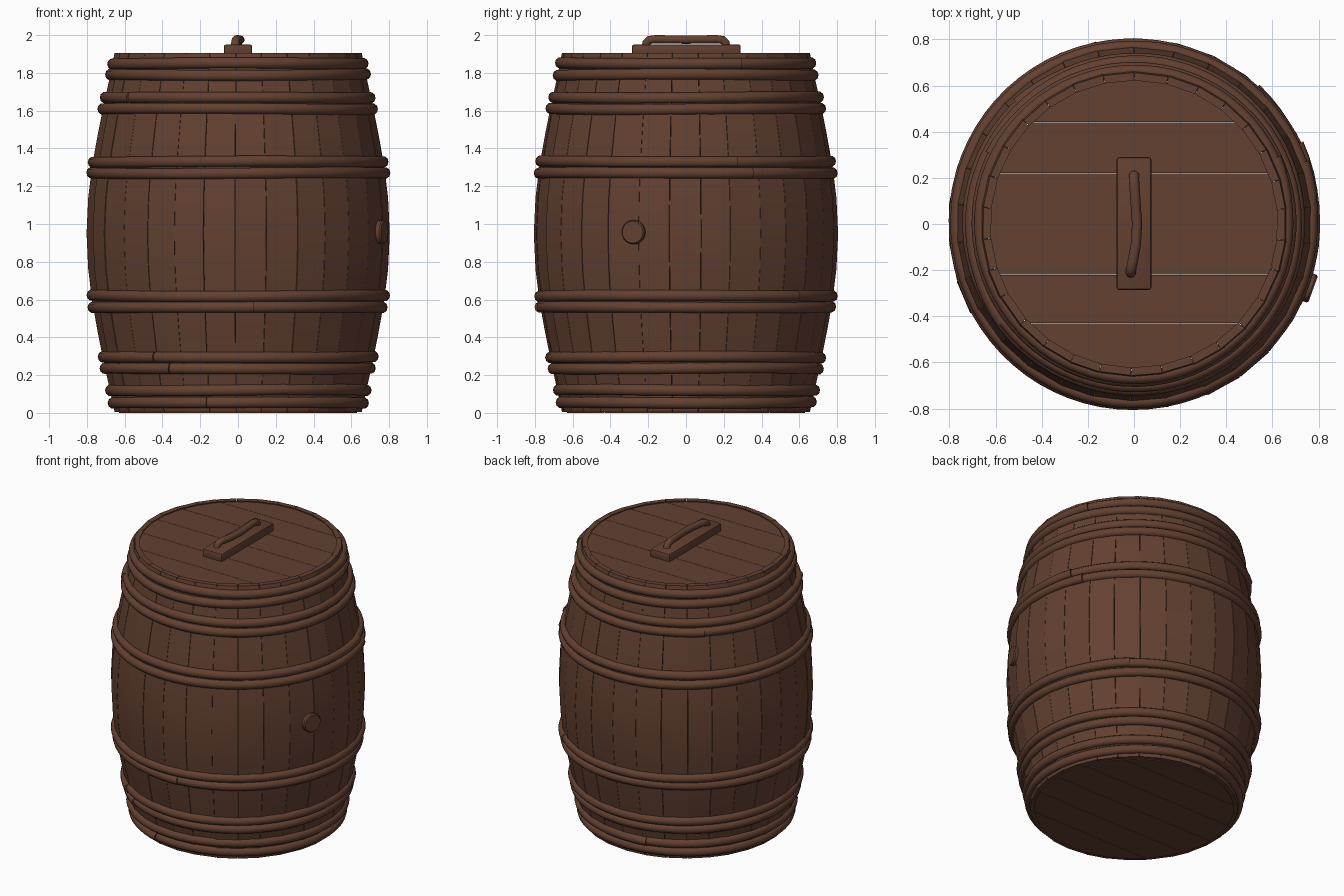
import bpy, bmesh, math, random
from mathutils import Vector

if "Cube" in bpy.data.objects:
    bpy.data.objects.remove(bpy.data.objects["Cube"])

random.seed(4)

wood = bpy.data.materials.new("dark brown wood")
wood.diffuse_color = (0.125, 0.052, 0.031, 1)
wood.use_nodes = True
wood.node_tree.nodes["Principled BSDF"].inputs["Base Color"].default_value = wood.diffuse_color

PROFILE = [(0.005, 0.657), (0.14, 0.686), (0.27, 0.715), (0.43, 0.747), (0.59, 0.776), (0.76, 0.797),
           (0.95, 0.806), (1.14, 0.797), (1.31, 0.776), (1.47, 0.747), (1.63, 0.715), (1.76, 0.686), (1.905, 0.657)]


def body_radius(z):
    for (z0, r0), (z1, r1) in zip(PROFILE, PROFILE[1:]):
        if z0 <= z <= z1:
            return r0 + (r1 - r0) * (z - z0) / (z1 - z0)


def finish(bm, name, smooth=None):
    bmesh.ops.recalc_face_normals(bm, faces=bm.faces[:])
    me = bpy.data.meshes.new(name)
    bm.to_mesh(me)
    bm.free()
    me.materials.append(wood)
    ob = bpy.data.objects.new(name, me)
    bpy.context.collection.objects.link(ob)
    if smooth:
        bpy.ops.object.select_all(action='DESELECT')
        bpy.context.view_layer.objects.active = ob
        ob.select_set(True)
        bpy.ops.object.shade_smooth_by_angle(angle=math.radians(smooth))
    return ob


def skin(bm, rings):
    """Join equal closed rings of points into a capped tube."""
    vs = [[bm.verts.new(p) for p in ring] for ring in rings]
    n = len(vs[0])
    for a, b in zip(vs, vs[1:]):
        for i in range(n):
            bm.faces.new((a[i], a[(i + 1) % n], b[(i + 1) % n], b[i]))
    bm.faces.new(vs[0])
    bm.faces.new(vs[-1])


def polar(r, a, z):
    return Vector((r * math.cos(a), r * math.sin(a), z))


# Staves: flat-faced curved boards with narrow seams
STAVES = 30
bm = bmesh.new()
cuts = [2 * math.pi * i / STAVES - math.pi / 2 - 0.012 + random.uniform(-0.012, 0.012) for i in range(STAVES)]
cuts.append(cuts[0] + 2 * math.pi)
for a0, a1 in zip(cuts, cuts[1:]):
    d = random.uniform(-0.002, 0.002)
    a0, a1 = a0 + 0.0015, a1 - 0.0015
    skin(bm, [[polar(r + d, a0, z), polar(r + d, a1, z), polar(r - 0.035, a1, z), polar(r - 0.035, a0, z)]
              for z, r in PROFILE])
finish(bm, "staves", 25)


# Lid and bottom: planks cut from a disc
def plank_disc(name, radius, z0, z1):
    bm = bmesh.new()
    ys = [-radius, -0.43, -0.22, 0.0, 0.22, 0.44, radius]
    for y0, y1 in zip(ys, ys[1:]):
        y0, y1 = y0 + 0.001, y1 - 0.001
        t0, t1 = math.asin(y0 / radius), math.asin(y1 / radius)
        arc = [t0 + (t1 - t0) * i / 8 for i in range(9)]
        right = [(radius * math.cos(t), radius * math.sin(t)) for t in arc]
        outline = right + [(-x, y) for x, y in reversed(right)]
        skin(bm, [[(x, y, z) for x, y in outline] for z in (z0, z1)])
    finish(bm, name)


plank_disc("lid", 0.626, 1.85, 1.897)
plank_disc("bottom", 0.63, 0.0, 0.05)


# Hoops: round bands whose ends overlap, slightly uneven
def hoop(name, z, start_deg):
    bm = bmesh.new()
    base = body_radius(z) - 0.003
    start = math.radians(start_deg)
    p1, p2 = random.uniform(0, 6), random.uniform(0, 6)
    rings, n = [], 72
    for i in range(n + 1):
        f = i / n
        a = start + f * (2 * math.pi + 0.07)
        r = base + 0.002 * math.sin(3 * a + p1) + (0.010 * max(0, (f - 0.95) / 0.05))
        zc = z + 0.004 * math.sin(2 * a + p2) * math.sin(math.pi * f)
        rings.append([polar(r + 0.027 * math.cos(t), a, zc + 0.030 * math.sin(t))
                      for t in (2 * math.pi * k / 10 for k in range(10))])
    skin(bm, rings)
    finish(bm, name, 40)


HOOPS = [(0.055, -108), (0.12, 100), (0.235, -124), (0.295, -131), (0.56, -88), (0.62, 44),
         (1.27, 22), (1.33, 16), (1.61, 130), (1.67, -147), (1.79, 150), (1.85, 21)]
for i, (z, a) in enumerate(HOOPS):
    hoop("hoop_%02d" % (i + 1), z, a)

# Bung: short plug set into the right side
bm = bmesh.new()
ang = -math.radians(20)
axis, side = polar(1, ang, 0), polar(1, ang + math.pi / 2, 0)
rings = []
for d, r in ((0.74, 0.064), (0.818, 0.064), (0.826, 0.058)):
    rings.append([axis * d + side * r * math.cos(t) + Vector((0, 0, 0.957 + r * math.sin(t)))
                  for t in (2 * math.pi * k / 20 for k in range(20))])
skin(bm, rings)
finish(bm, "bung", 30)

# Handle plate
bm = bmesh.new()
bmesh.ops.create_cube(bm, size=1)
for v in bm.verts:
    v.co = (v.co.x * 0.15, v.co.y * 0.575 + 0.002, 1.92 + v.co.z * 0.06)
bmesh.ops.bevel(bm, geom=bm.edges[:], offset=0.01, segments=2, affect='EDGES', profile=0.5)
finish(bm, "handle_plate", 40)

# Handle: slightly crooked round grip bent down at both ends
path = [(0, 0.212, 1.93), (0, 0.210, 1.958), (0, 0.195, 1.974), (0.002, 0.165, 1.978), (0.007, 0.09, 1.977),
        (0.013, 0.0, 1.976), (0.008, -0.09, 1.977), (-0.006, -0.165, 1.978),
        (-0.012, -0.195, 1.974), (-0.014, -0.210, 1.958), (-0.014, -0.212, 1.93)]
pts = [Vector(p) for p in path]
bm = bmesh.new()
rings = []
for i, p in enumerate(pts):
    tan = (pts[min(i + 1, len(pts) - 1)] - pts[max(i - 1, 0)]).normalized()
    u = Vector((1, 0, 0))
    u = (u - tan * u.dot(tan)).normalized()
    w = tan.cross(u)
    rings.append([p + (u * math.cos(t) + w * math.sin(t)) * 0.022
                  for t in (2 * math.pi * k / 12 for k in range(12))])
skin(bm, rings)
finish(bm, "handle_grip", 50)
